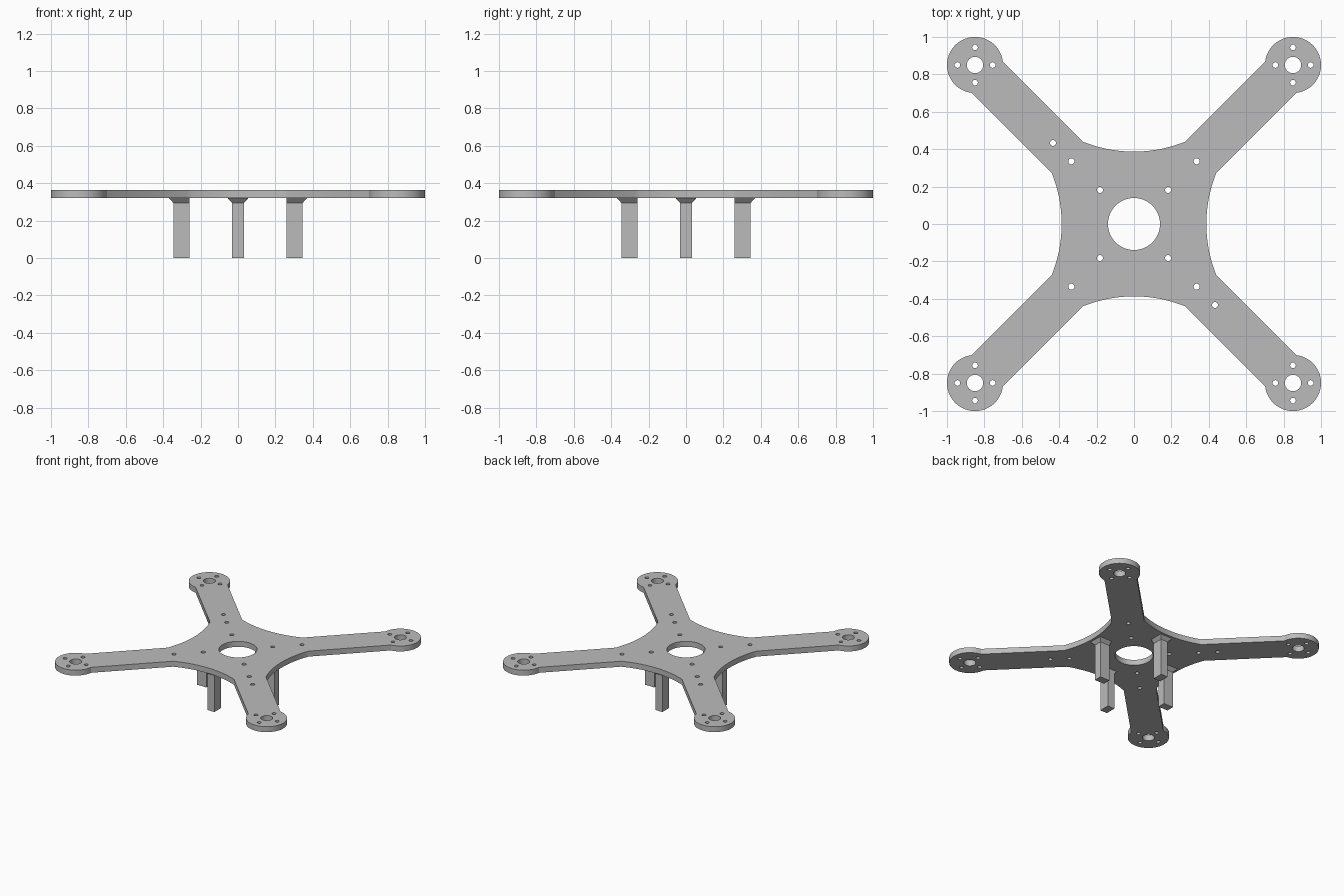
import bpy, bmesh
from math import sin, cos, pi, radians, asin

if "Cube" in bpy.data.objects:
    bpy.data.objects.remove(bpy.data.objects["Cube"])

Z0, Z1 = 0.32, 0.364          # plate bottom and top
grey = bpy.data.materials.new("light grey")
grey.diffuse_color = (0.5, 0.5, 0.5, 1)
grey.use_nodes = True
grey.node_tree.nodes["Principled BSDF"].inputs["Base Color"].default_value = grey.diffuse_color


def arc(cx, cy, r, a0, a1, n):
    return [(cx + r * cos(a0 + (a1 - a0) * i / n),
             cy + r * sin(a0 + (a1 - a0) * i / n)) for i in range(n + 1)]


def quarter_turn(p, k):
    x, y = p
    for _ in range(k):
        x, y = -y, x
    return x, y


# One quarter of the outline: arm edge, round motor pad, arm edge, concave waist
waist_r, waist_y = 0.732, 0.387
half = asin(0.271 / waist_r)
pad = arc(0.85, 0.85, 0.15, radians(-82.7), radians(172.7), 40)
waist = arc(0, waist_y + waist_r, waist_r, -pi / 2 + half, -pi / 2 - half, 20)
outline = [quarter_turn(p, k) for k in range(4) for p in pad + waist]

# Holes as (x, y, radius)
holes = [(0, 0, 0.139)]
for sx in (-1, 1):
    for sy in (-1, 1):
        holes += [(sx * 0.335, sy * 0.335, 0.016), (sx * 0.182, sy * 0.182, 0.016)]
        px, py = sx * 0.85, sy * 0.85
        holes.append((px, py, 0.044))
        for dx, dy in ((1, 0), (-1, 0), (0, 1), (0, -1)):
            holes.append((px + dx * 0.094, py + dy * 0.094, 0.015))
holes += [(-0.433, 0.433, 0.016), (0.433, -0.433, 0.016)]

# Frame plate: filled flat curve with thickness
curve = bpy.data.curves.new("frame_plate", 'CURVE')
curve.dimensions = '2D'
curve.fill_mode = 'BOTH'
curve.extrude = (Z1 - Z0) / 2


def add_loop(points):
    s = curve.splines.new('POLY')
    s.points.add(len(points) - 1)
    for sp, (x, y) in zip(s.points, points):
        sp.co = (x, y, 0, 1)
    s.use_cyclic_u = True


add_loop(outline)
for x, y, r in holes:
    add_loop(arc(x, y, r, 0, 2 * pi, 48 if r > 0.1 else 24)[:-1])

helper = bpy.data.objects.new("plate_curve", curve)
bpy.context.collection.objects.link(helper)
bpy.context.view_layer.update()
mesh = bpy.data.meshes.new_from_object(
    helper.evaluated_get(bpy.context.evaluated_depsgraph_get()))
bpy.data.objects.remove(helper)


def finish(name, bm, mesh):
    bmesh.ops.remove_doubles(bm, verts=bm.verts, dist=1e-5)
    bmesh.ops.recalc_face_normals(bm, faces=bm.faces)
    bm.to_mesh(mesh)
    bm.free()
    mesh.materials.clear()
    mesh.materials.append(grey)
    ob = bpy.data.objects.new(name, mesh)
    bpy.context.collection.objects.link(ob)
    return ob


bm = bmesh.new()
bm.from_mesh(mesh)
bmesh.ops.translate(bm, verts=bm.verts, vec=(0, 0, (Z0 + Z1) / 2))
plate = finish("frame_plate", bm, mesh)
bpy.context.view_layer.objects.active = plate
plate.select_set(True)
bpy.ops.object.shade_smooth_by_angle(angle=radians(25))

# Four legs, flared where they meet the plate on the outer three sides
for k, side in enumerate(("right", "back", "left", "front")):
    bm = bmesh.new()
    rings = []
    for z, outer, w in ((0, 0.345, 0.031), (0.294, 0.345, 0.031), (Z0, 0.369, 0.055)):
        ring = [(0.26, -w), (outer, -w), (outer, w), (0.26, w)]
        rings.append([bm.verts.new((*quarter_turn(p, k), z)) for p in ring])
    for a, b in zip(rings, rings[1:]):
        for i in range(4):
            j = (i + 1) % 4
            bm.faces.new((a[i], a[j], b[j], b[i]))
    bm.faces.new(rings[0][::-1])
    bm.faces.new(rings[-1])
    finish(side + "_leg", bm, bpy.data.meshes.new(side + "_leg"))
